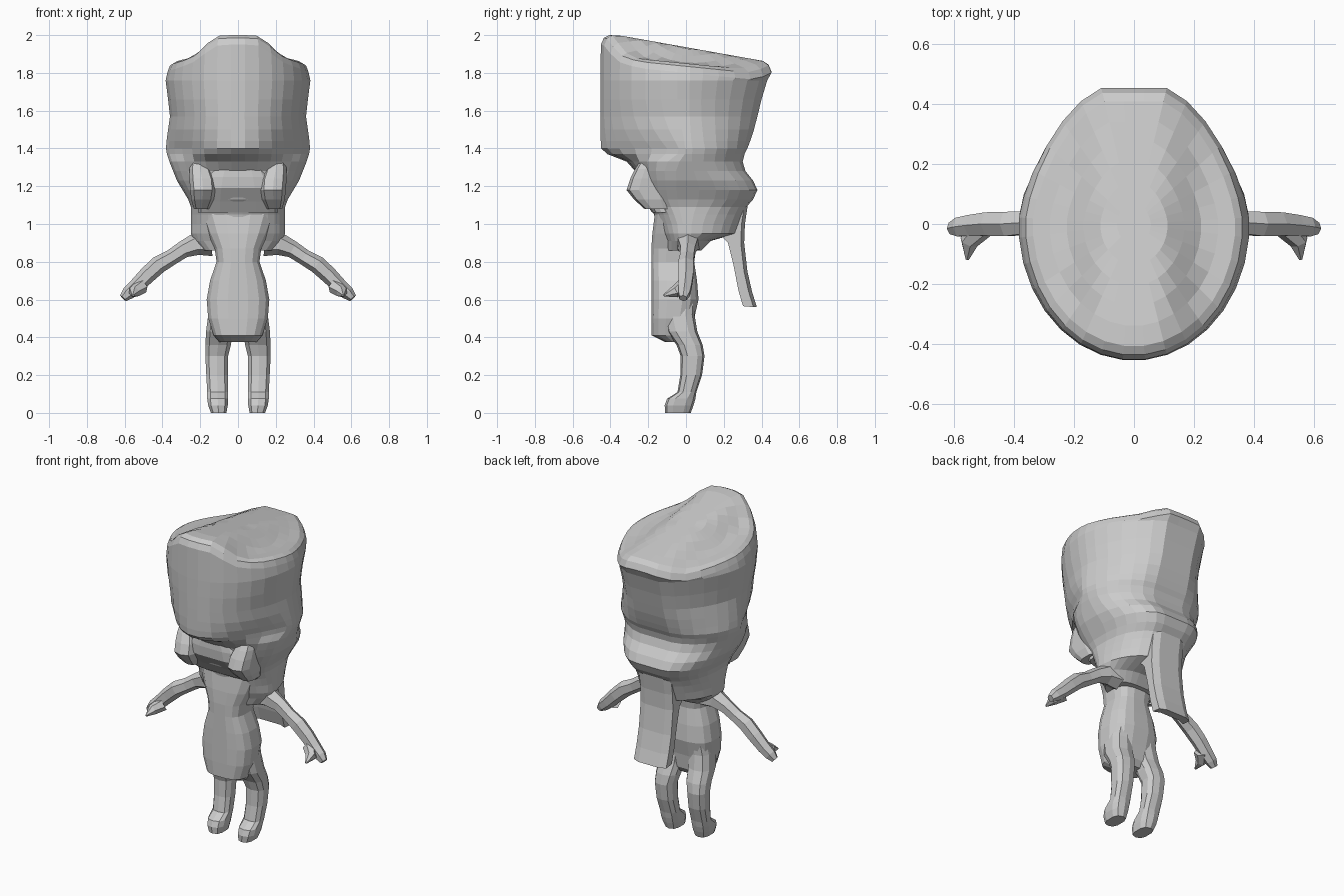
import bpy, bmesh, math
from mathutils import Vector

if "Cube" in bpy.data.objects:
    bpy.data.objects.remove(bpy.data.objects["Cube"])

grey = bpy.data.materials.new("plain_grey")
grey.use_nodes = True
grey.diffuse_color = (0.6, 0.6, 0.6, 1)
grey.node_tree.nodes["Principled BSDF"].inputs["Base Color"].default_value = (0.6, 0.6, 0.6, 1)


def finish(bm, name, mirror=False):
    bmesh.ops.recalc_face_normals(bm, faces=bm.faces)
    mesh = bpy.data.meshes.new(name)
    bm.to_mesh(mesh)
    bm.free()
    mesh.materials.append(grey)
    obj = bpy.data.objects.new(name, mesh)
    bpy.context.collection.objects.link(obj)
    if mirror:
        obj.modifiers.new("mirror", 'MIRROR')
    return obj


def skin(name, rings, mirror=False):
    """Join equal-length rings of points and cap both ends."""
    bm = bmesh.new()
    loops = [[bm.verts.new(p) for p in ring] for ring in rings]
    n = len(loops[0])
    for a, b in zip(loops, loops[1:]):
        for i in range(n):
            j = (i + 1) % n
            bm.faces.new((a[i], a[j], b[j], b[i]))
    bm.faces.new(loops[0])
    bm.faces.new(loops[-1])
    return finish(bm, name, mirror)


def oval(z, x0, x1, y0, y1, n=12, power=1.0):
    """Rounded ring between the given x and y limits."""
    pts = []
    for i in range(n):
        a = 2 * math.pi * (i + 0.5) / n
        c, s = math.cos(a), math.sin(a)
        pts.append(Vector(((x0 + x1) / 2 + (x1 - x0) / 2 * math.copysign(abs(c) ** power, c),
                           (y0 + y1) / 2 + (y1 - y0) / 2 * math.copysign(abs(s) ** power, s), z)))
    return pts


def tube(name, path, mirror=False, n=6):
    """Faceted limb along points with a radius each."""
    pts = [Vector(p[:3]) for p in path]
    rings = []
    for i, p in enumerate(pts):
        d = (pts[min(i + 1, len(pts) - 1)] - pts[max(i - 1, 0)]).normalized()
        u = d.cross(Vector((0, 1, 0))).normalized()
        v = d.cross(u)
        rings.append([p + path[i][3] * (u * math.cos(k * math.tau / n) + v * math.sin(k * math.tau / n))
                      for k in range(n)])
    return skin(name, rings, mirror)


# Head: wall rings as height, half width, front, back, front and back pinch
SEG = 32


def head_ring(w, front, back, z, pinch=1, back_pinch=1):
    ring = []
    for i in range(SEG):
        a = math.tau * (i + 0.5) / SEG
        s = math.sin(a)
        if s > 0:
            y = min(s ** back_pinch * back * 1.07, back)
        else:
            y = front * abs(s) ** pinch
        ring.append(Vector((w * math.cos(a), y, z)))
    return ring


def top_height(x, y):
    """Central crest sloping to the back with lower shoulders."""
    crest = 2.0 - 0.178 * max(0, y + 0.36)
    side = 1.85 - 0.10 * y + 0.2 * max(0, -y - 0.25)
    t = min(1, max(0, (abs(x) - 0.08) / 0.17))
    t = t * t * (3 - 2 * t)
    return crest + (min(side, crest) - crest) * t


wall = [(0.86, .19, -.12, .08, 1, 1), (0.91, .235, -.12, .13, 1, 1), (0.95, .25, -.14, .27, 1, 1),
        (1.0, .25, -.16, .29, 1, 1), (1.05, .25, -.17, .305, .8, .9), (1.09, .25, -.19, .32, .7, .8),
        (1.13, .265, -.23, .355, .7, .75), (1.18, .295, -.25, .378, .7, .75),
        (1.23, .325, -.26, .355, .7, .8), (1.28, .345, -.27, .315, .7, .9),
        (1.33, .365, -.315, .30, .95, 1), (1.37, .378, -.42, .31, 1.8, 1),
        (1.40, .383, -.453, .325, 2.0, 1), (1.44, .38, -.455, .34, 1.65, 1.1),
        (1.50, .372, -.455, .36, 1.3, 1.2), (1.57, .362, -.455, .378, 1.1, 1.3),
        (1.66, .372, -.455, .40, 1, 1.35), (1.76, .385, -.455, .43, 1, 1.35)]
rings = [head_ring(w, f, b, z, p, q) for z, w, f, b, p, q in wall]
rim = head_ring(.375, -.453, .453, 0, 1, 1.35)
for scale, drop in ((1, .05), (.965, .015), (.9, 0), (.75, 0), (.6, 0), (.45, 0), (.3, 0), (.15, 0)):
    rings.append([Vector((p.x * scale, p.y * scale,
                          top_height(p.x * scale, p.y * scale) - drop)) for p in rim])
skin("head", rings)

# Blocky cheeks beside the mouth
cheek = [(1.08, .15, .235, -.22), (1.13, .125, .25, -.275), (1.18, .115, .255, -.315),
         (1.24, .12, .26, -.295), (1.29, .14, .26, -.27), (1.34, .16, .25, -.24)]
skin("cheek", [oval(z, a, b, y, -.08, 10, .7) for z, a, b, y in cheek], True)

# Mouth ledge overhanging the chest
skin("mouth_ledge", [oval(z, -w, w, f, 0, 16, .5) for z, w, f in
                     ((1.06, .215, -.18), (1.12, .215, -.22), (1.19, .2, -.27), (1.25, .18, -.275),
                      (1.33, .13, -.27))])

# Torso with flat front, widening into the shoulders
torso = [(.375, .10, -.11, .01), (.41, .13, -.183, .035), (.50, .16, -.185, .045),
         (.60, .168, -.185, .068), (.70, .15, -.185, .06), (.80, .115, -.185, .045),
         (.87, .125, -.185, .055), (.95, .165, -.18, .10), (1.07, .215, -.165, .15)]
skin("torso", [oval(z, -w, w, f, b, 16, .7) for z, w, f, b in torso])

# Legs with forward feet
leg = [(0, .06, .145, -.11, .025), (.04, .052, .16, -.113, .04), (.075, .05, .165, -.1, .05),
       (.11, .05, .165, -.045, .055), (.2, .052, .17, -.03, .085), (.3, .05, .175, -.028, .098),
       (.36, .035, .175, -.05, .088), (.43, .025, .172, -.1, .06), (.52, .02, .16, -.12, .045),
       (.62, .02, .14, -.1, .05)]
skin("leg", [oval(z, a, b, c, d, 10, .75) for z, a, b, c, d in leg], True)

# Arms with pointed hands and thumbs
tube("arm", [(.14, .01, .90, .07), (.22, .01, .895, .06), (.29, .01, .865, .045),
             (.35, .005, .825, .042), (.42, 0, .785, .047), (.48, 0, .73, .045),
             (.54, -.005, .67, .04), (.58, -.01, .635, .036), (.608, -.015, .607, .022)], True)
tube("thumb", [(.51, -.015, .67, .04), (.55, -.06, .64, .032), (.555, -.118, .622, .006)], True)

# Hanging flap at the back: side profile carried across
flap = [(.2, 1.12), (.33, 1.12), (.312, 1.0), (.308, .9), (.325, .75), (.35, .64), (.375, .56),
        (.32, .565), (.295, .65), (.27, .78), (.24, .9), (.18, .96)]
skin("back_flap", [[Vector((x, y - inset, z)) for y, z in flap]
                   for x, inset in ((-.112, .018), (-.07, 0), (.07, 0), (.112, .018))])
